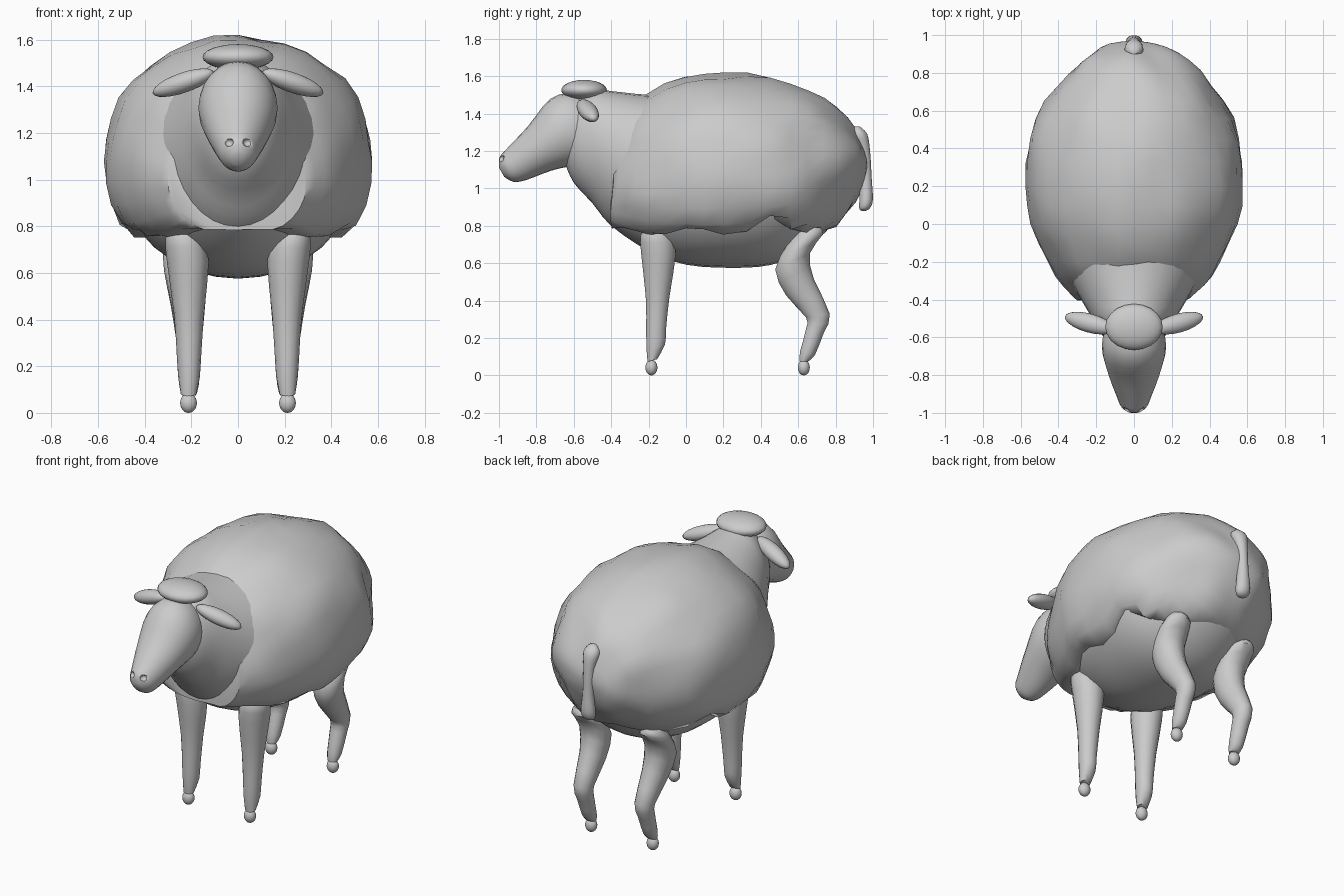
import bpy, bmesh
from math import sin, cos, pi, radians
from mathutils import Vector, noise

if "Cube" in bpy.data.objects:
    bpy.data.objects.remove(bpy.data.objects["Cube"])


def finish(name, bm, angle=45):
    bmesh.ops.recalc_face_normals(bm, faces=bm.faces[:])
    me = bpy.data.meshes.new(name)
    bm.to_mesh(me)
    bm.free()
    ob = bpy.data.objects.new(name, me)
    bpy.context.collection.objects.link(ob)
    bpy.ops.object.select_all(action='DESELECT')
    ob.select_set(True)
    bpy.context.view_layer.objects.active = ob
    bpy.ops.object.shade_smooth_by_angle(angle=radians(angle))
    return ob


def spline(rows, steps):
    # Smooth interpolation through ring parameters
    out = []
    for i in range(len(rows) - 1):
        p = [rows[max(0, min(len(rows) - 1, i + k))] for k in (-1, 0, 1, 2)]
        for s in range(steps):
            t = s / steps
            out.append([0.5 * (2 * b + (c - a) * t + (2 * a - 5 * b + 4 * c - d) * t * t
                               + (3 * b - a - 3 * c + d) * t ** 3) for a, b, c, d in zip(*p)])
    return out + [list(rows[-1])]


def loft(name, rows, n=20, steps=3, shape=None, angle=45):
    # rows: x, y, z, half width, half depth, tilt of the depth axis in degrees
    bm = bmesh.new()
    rings = []
    for x, y, z, rx, rd, tilt in spline(rows, steps):
        up = Vector((0, cos(radians(tilt)), sin(radians(tilt))))
        ring = []
        for k in range(n):
            a = 2 * pi * k / n
            v = Vector((x + rx * cos(a), y, z)) + up * rd * sin(a)
            ring.append(bm.verts.new(shape(v) if shape else v))
        rings.append(ring)
    for r, q in zip(rings, rings[1:]):
        for k in range(n):
            bm.faces.new((r[k], r[(k + 1) % n], q[(k + 1) % n], q[k]))
    bm.faces.new(rings[0])
    bm.faces.new(rings[-1])
    return finish(name, bm, angle)


def ball(name, loc, size, axis=None):
    # Ellipsoid, optionally with its local x turned along an axis
    bm = bmesh.new()
    bmesh.ops.create_uvsphere(bm, u_segments=20, v_segments=12, radius=1)
    rot = Vector(axis).to_track_quat('X', 'Z') if axis else None
    for v in bm.verts:
        p = Vector(a * b for a, b in zip(v.co, size))
        v.co = (rot @ p if rot else p) + Vector(loc)
    return finish(name, bm, 60)


def barrel(rows):
    # y, top, bottom, half width -> upright rings
    return [(0, y, (t + b) / 2, w, (t - b) / 2, 90) for y, t, b, w in rows]


# Body with neck and belly
loft("body", barrel([
    (-.65, 1.34, 1.14, .10), (-.60, 1.47, 1.03, .16), (-.50, 1.53, .92, .22),
    (-.40, 1.52, .80, .28), (-.20, 1.50, .665, .39), (0, 1.50, .592, .47),
    (.25, 1.50, .575, .51), (.45, 1.50, .59, .49), (.60, 1.45, .65, .41),
    (.75, 1.35, .77, .30), (.86, 1.25, .92, .15)]), n=32)


# Fleece: lumpy shell with a scalloped hem
def fleece_shape(v):
    d = v - Vector((0, .28, 1.08))
    v = v + d.normalized() * noise.noise(v * 5.5) * .026
    hem = .77 + .02 * sin(v.y * 16 + 1) + .07 * max(0, 1 - abs(v.y - .46) / .14)
    v.z = max(v.z, hem)
    return v


loft("fleece", barrel([
    (-.40, 1.27, .74, .30), (-.32, 1.40, .67, .37), (-.20, 1.50, .60, .455),
    (0, 1.595, .55, .55), (.20, 1.615, .54, .58), (.45, 1.595, .56, .56),
    (.65, 1.525, .66, .47), (.80, 1.43, .79, .35), (.90, 1.32, .92, .235),
    (.95, 1.21, 1.01, .13), (.965, 1.13, 1.08, .03)]), n=36, steps=2, shape=fleece_shape)

# Head
head = loft("head", [
    (0, -.43, 1.37, .05, .06, 110), (0, -.53, 1.34, .14, .175, 110),
    (0, -.65, 1.305, .17, .19, 112), (0, -.78, 1.215, .14, .135, 118),
    (0, -.905, 1.13, .093, .099, 120), (0, -.96, 1.10, .068, .075, 120),
    (0, -.985, 1.085, .025, .028, 120)], n=24)
ball("wool_cap", (0, -.545, 1.525), (.152, .122, .055))

# Tail
loft("tail", [
    (0, .915, 1.33, .02, .015, 0), (0, .925, 1.29, .05, .045, 0), (0, .95, 1.2, .035, .035, 0),
    (0, .96, 1.05, .033, .034, 0), (0, .963, .94, .045, .037, 0), (0, .955, .895, .038, .03, 0),
    (0, .95, .88, .015, .012, 0)], n=14)

for s, side in ((1, "right"), (-1, "left")):
    # Ears
    ball("ear_" + side, (s * .235, -.525, 1.415), (.143, .05, .043), (s * .2, .055, -.07))
    # Nostrils
    cutter = ball("nostril_cutter_" + side, (s * .04, -.992, 1.16), (.02, .025, .018))
    cutter.hide_render = True
    cutter.hide_set(True)
    cut = head.modifiers.new("nostril_" + side, 'BOOLEAN')
    cut.object = cutter
    # Front legs
    loft("front_leg_" + side, [
        (s * .235, -.165, .80, .04, .045, 0), (s * .23, -.16, .75, .08, .085, 0),
        (s * .215, -.147, .65, .09, .095, 0), (s * .21, -.152, .42, .064, .065, 0),
        (s * .21, -.16, .24, .052, .054, 0), (s * .21, -.162, .15, .046, .052, 15),
        (s * .212, -.18, .08, .033, .027, 15)], n=14, steps=2)
    # Hind legs
    loft("hind_leg_" + side, [
        (s * .24, .67, .79, .05, .05, 0), (s * .235, .64, .73, .085, .10, 15),
        (s * .225, .57, .61, .092, .105, 25), (s * .215, .61, .47, .075, .088, 30),
        (s * .21, .705, .32, .056, .066, 8), (s * .21, .69, .24, .05, .05, -12),
        (s * .21, .65, .12, .042, .042, -15), (s * .21, .63, .075, .03, .024, 0)], n=14, steps=2)
    # Hooves
    for y, end in ((-.185, "front"), (.63, "hind")):
        ball(end + "_hoof_" + side, (s * .212, y, .042), (.036, .032, .042))
